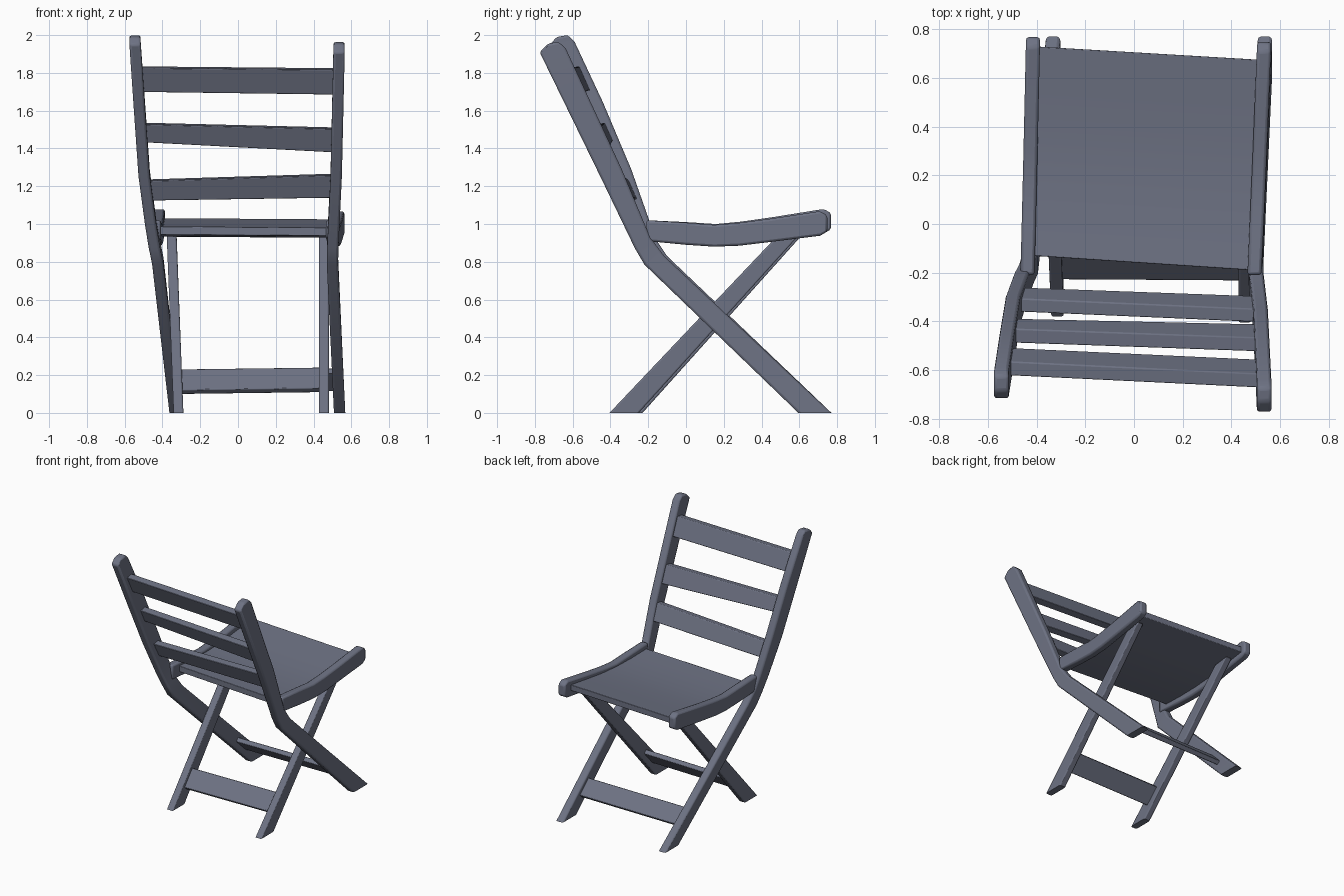
import bpy, bmesh
from mathutils import Vector

if "Cube" in bpy.data.objects:
    bpy.data.objects.remove(bpy.data.objects["Cube"])

paint = bpy.data.materials.new("dark_slate_paint")
paint.diffuse_color = (0.155, 0.17, 0.23, 1)
paint.use_nodes = True
paint.node_tree.nodes["Principled BSDF"].inputs["Base Color"].default_value = paint.diffuse_color


def loft(name, rings, bevel=0.012):
    """Skin a row of four-point sections, cap the ends and soften the edges."""
    bm = bmesh.new()
    rows = [[bm.verts.new(p) for p in r] for r in rings]
    for a, b in zip(rows, rows[1:]):
        for i in range(4):
            j = (i + 1) % 4
            bm.faces.new((a[i], a[j], b[j], b[i]))
    bm.faces.new(rows[0])
    bm.faces.new(rows[-1])
    bmesh.ops.recalc_face_normals(bm, faces=bm.faces)
    # soften sharp edges, but keep the feet cut flat on the floor
    weight = bm.edges.layers.float.new("bevel_weight_edge")
    for e in bm.edges:
        on_floor = all(v.co.z < 0.001 for v in e.verts)
        e[weight] = 1.0 if e.calc_face_angle() > 0.6 and not on_floor else 0.0
    me = bpy.data.meshes.new(name)
    bm.to_mesh(me)
    bm.free()
    me.materials.append(paint)
    ob = bpy.data.objects.new(name, me)
    bpy.context.collection.objects.link(ob)
    m = ob.modifiers.new("soft_edges", 'BEVEL')
    m.width, m.segments, m.limit_method = bevel, 2, 'WEIGHT'
    bpy.ops.object.select_all(action='DESELECT')
    ob.select_set(True)
    bpy.context.view_layer.objects.active = ob
    bpy.ops.object.shade_smooth_by_angle(angle=0.6)
    return ob


def strip(name, sections, t, bevel=0.012):
    """Flat bar from (x, back y, back z, front y, front z), t thick in x."""
    h = t / 2
    loft(name, [[(x - h, a, b), (x + h, a, b), (x + h, c, d), (x - h, c, d)]
                for x, a, b, c, d in sections], bevel)


def board(name, left, right, w_left, w_right, t, slope, across=None):
    """Crosspiece between two points, its width lying along slope (y, z)."""
    d = Vector((0, *slope)).normalized()
    n = Vector((0, *across)) if across else Vector((0, -d.z, d.y))
    rings = []
    for c, w in ((Vector(left), w_left), (Vector(right), w_right)):
        rings.append([c + d * (sw * w / 2) + n * (st * t / 2)
                      for sw, st in ((-1, -1), (1, -1), (1, 1), (-1, 1))])
    loft(name, rings, 0.005)


# long posts: backrest uprights bending into the legs
strip("post_left", [
    (-0.545, -0.685, 1.99, -0.625, 2.0), (-0.545, -0.72, 1.95, -0.59, 1.965),
    (-0.522, -0.575, 1.61, -0.44, 1.645), (-0.497, -0.42, 1.25, -0.29, 1.29),
    (-0.462, -0.31, 0.99, -0.195, 1.02), (-0.443, -0.255, 0.87, -0.16, 0.92),
    (-0.425, -0.215, 0.785, -0.10, 0.83), (-0.333, 0.60, 0, 0.77, 0)], 0.06)
strip("post_right", [
    (0.535, -0.73, 1.955, -0.675, 1.965), (0.535, -0.775, 1.91, -0.637, 1.93),
    (0.52, -0.453, 1.25, -0.34, 1.29), (0.502, -0.27, 0.87, -0.19, 0.93),
    (0.50, -0.22, 0.785, -0.115, 0.83), (0.538, 0.595, 0, 0.77, 0)], 0.06)

# crossing legs under the seat
strip("cross_leg_left", [(-0.315, -0.38, 0, -0.23, 0),
                         (-0.352, 0.51, 0.955, 0.64, 0.97)], 0.052, 0.008)
strip("cross_leg_right", [(0.455, -0.405, 0, -0.25, 0),
                          (0.455, 0.50, 0.955, 0.62, 0.965)], 0.052, 0.008)

# seat rails
rail = [(0, -0.21, 1.02, 0.91), (0.24, 0, 1.007, 0.89), (0.4, 0.15, 0.995, 0.88),
        (0.54, 0.28, 1.006, 0.885), (0.7, 0.44, 1.027, 0.904),
        (0.97, 0.71, 1.068, 0.938), (1, 0.748, 1.045, 0.96)]
for side, x0, x1, dy, dz in (("left", -0.438, -0.415, 0.02, 0.012),
                             ("right", 0.495, 0.535, 0, 0)):
    strip("seat_rail_" + side,
          [(x0 + (x1 - x0) * f, y + dy * f, zt + dz * f, y + dy * f, zb + dz * f)
           for f, y, zt, zb in rail], 0.058)

# dished seat panel
seat = []
for f, z in ((0, 0.985), (0.2, 0.976), (0.4, 0.975), (0.6, 0.985),
             (0.8, 1.006), (1, 1.028)):
    l = Vector((-0.425 + 0.02 * f, -0.13 + 0.86 * f, z + 0.003))
    r = Vector((0.485 + 0.035 * f, -0.19 + 0.865 * f, z - 0.003))
    down = Vector((0, 0, -0.045))
    seat.append([l, r, r + down, l + down])
loft("seat", seat, 0.004)

# backrest slats, leaning with the posts and cut nearly level along the top
lean, level = (-0.45, 1), (-1, -0.15)
board("back_slat_top", (-0.53, -0.565, 1.767), (0.52, -0.615, 1.755), 0.14, 0.145, 0.058, lean, level)
board("back_slat_middle", (-0.51, -0.438, 1.485), (0.52, -0.468, 1.445), 0.105, 0.137, 0.058, lean, level)
board("back_slat_lower", (-0.485, -0.31, 1.18), (0.515, -0.35, 1.203), 0.115, 0.132, 0.055, lean, level)

# lower stretchers
board("cross_leg_stretcher", (-0.315, -0.165, 0.165), (0.455, -0.17, 0.175), 0.15, 0.15, 0.035, (0.93, 1))
board("post_stretcher", (-0.35, 0.51, 0.17), (0.53, 0.51, 0.175), 0.14, 0.14, 0.035, (-1.03, 1))
